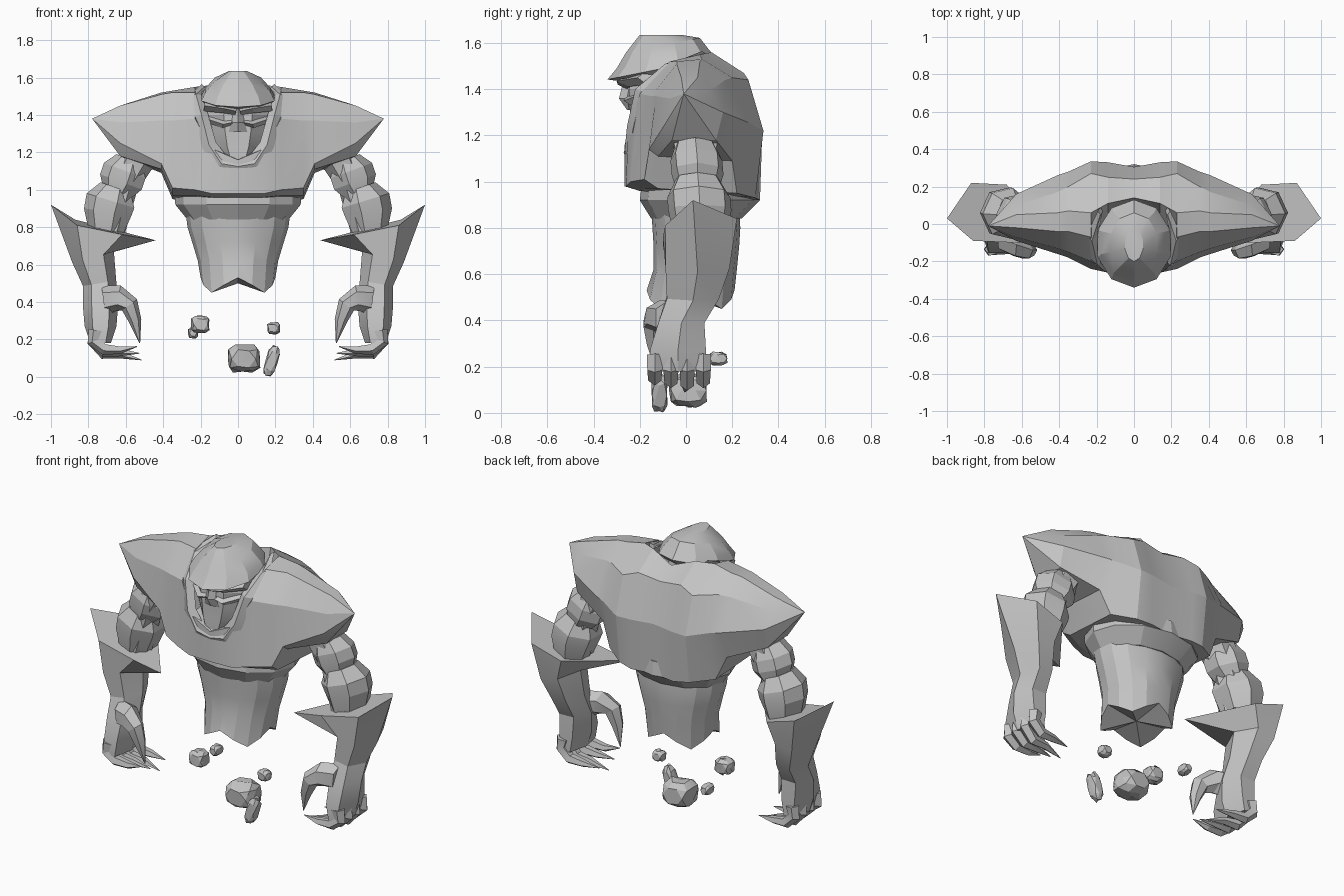
import bpy, bmesh, math, random
from mathutils import Vector, Matrix

random.seed(4)
default_cube = bpy.data.objects.get("Cube")
if default_cube:
    bpy.data.objects.remove(default_cube, do_unlink=True)

stone = bpy.data.materials.new("grey stone")
stone.use_nodes = True
stone.diffuse_color = (0.55, 0.55, 0.55, 1)
stone.node_tree.nodes["Principled BSDF"].inputs["Base Color"].default_value = stone.diffuse_color


def finish(name, bm, mirror=False, angle=18):
    """Turn a bmesh into a stone object, optionally mirrored across x = 0."""
    bmesh.ops.recalc_face_normals(bm, faces=bm.faces)
    mesh = bpy.data.meshes.new(name)
    bm.to_mesh(mesh)
    bm.free()
    mesh.materials.append(stone)
    mesh.shade_smooth()
    mesh.set_sharp_from_angle(angle=math.radians(angle))
    obj = bpy.data.objects.new(name, mesh)
    bpy.context.collection.objects.link(obj)
    if mirror:
        mod = obj.modifiers.new("mirror", "MIRROR")
        mod.use_axis[0] = True
        mod.merge_threshold = 0.001
    return obj


def loft(name, rings, mirror=False, cap_start=True, cap_end=True):
    """Skin a list of equally long point rings."""
    bm = bmesh.new()
    loops = [[bm.verts.new(p) for p in ring] for ring in rings]
    count = len(loops[0])
    for a, b in zip(loops, loops[1:]):
        for i in range(count):
            j = (i + 1) % count
            bm.faces.new((a[i], a[j], b[j], b[i]))
    if cap_start:
        bm.faces.new(loops[0])
    if cap_end:
        bm.faces.new(loops[-1])
    bmesh.ops.remove_doubles(bm, verts=bm.verts, dist=0.0005)
    return finish(name, bm, mirror)


def tube(path, sides, phase=0.0):
    """Rings around a path of (x, y, z, radius across, radius along y)."""
    side = Vector((0, 1, 0))
    points = [Vector(p[:3]) for p in path]
    rings = []
    for i, p in enumerate(path):
        tangent = points[min(i + 1, len(path) - 1)] - points[max(i - 1, 0)]
        tangent.y = 0
        out = tangent.normalized().cross(side)
        ring = []
        for k in range(sides):
            t = math.tau * (k + phase) / sides
            ring.append(points[i] + out * p[3] * math.cos(t) + side * p[-1] * math.sin(t))
        rings.append(ring)
    return rings


# Upper torso: side profiles from the spine out to the shoulder point
profiles = {
    0.0: [(-.2, .96), (-.265, .98), (-.265, 1.16), (.06, 1.2), (.14, 1.51), (.24, 1.45), (.305, 1.22), (.3, .92)],
    0.14: [(-.2, .96), (-.26, .98), (-.25, 1.22), (.03, 1.25), (.11, 1.56), (.25, 1.47), (.33, 1.22), (.32, .92)],
    0.23: [(-.18, .97), (-.24, 1.0), (-.2, 1.38), (-.07, 1.52), (.06, 1.55), (.27, 1.44), (.335, 1.22), (.3, .93)],
    0.35: [(-.12, .97), (-.18, 1.01), (-.15, 1.37), (-.04, 1.52), (.07, 1.53), (.2, 1.45), (.28, 1.25), (.22, .95)],
    0.41: [(-.12, 1.11), (-.16, 1.14), (-.13, 1.37), (-.04, 1.51), (.06, 1.52), (.17, 1.44), (.26, 1.26), (.2, 1.09)],
    0.63: [(-.06, 1.18), (-.09, 1.25), (-.07, 1.36), (-.02, 1.45), (.05, 1.45), (.1, 1.39), (.16, 1.3), (.13, 1.18)],
    0.78: [(-.01, 1.38)] * 8,
}
loft("chest_and_shoulders",
     [[(x, y, z) for y, z in profile] for x, profile in profiles.items()],
     mirror=True, cap_start=False, cap_end=False)

# Flat collar band around the neck opening
collar_path = [(0, -.245, 1.125, .05, .025), (.09, -.24, 1.14, .05, .025), (.155, -.23, 1.24, .04, .025),
               (.195, -.19, 1.4, .035, .03), (.225, -.06, 1.51, .03), (.18, .07, 1.55, .02)]
loft("collar", tube(collar_path, 4), mirror=True, cap_start=False)

# Belt tucked under the chest
loft("belt", tube([(0, .06, 1.0, .34, .25), (0, .06, .92, .335, .26), (0, .045, .84, .27, .195)], 12))

# Abdomen with a broken lower rim
abdomen = tube([(0, .04, .88, .28, .19), (0, .045, .8, .27, .19), (0, .045, .72, .245, .185),
                (0, .04, .62, .215, .18), (0, .02, .49, .2, .19)], 16)
for k, point in enumerate(abdomen[-1]):
    point.z += 0.04 * math.cos(math.tau * k / 4)
abdomen.append([Vector((0, 0.02, 0.5))] * 16)
loft("abdomen", abdomen, cap_end=False)

# Domed helmet, tipped forward
helmet = tube([(0, -.11, 1.635, .05, .09), (0, -.1, 1.59, .13, .16), (0, -.1, 1.53, .185, .2),
               (0, -.105, 1.49, .205, .235), (0, -.08, 1.46, .17, .17)], 10, phase=0.5)
for ring in helmet[1:]:
    for point in ring:
        point.z += 0.2 * (point.y + 0.1)
loft("helmet", helmet)

# Face and jaw
loft("face", tube([(0, -.08, 1.5, .17, .16), (0, -.08, 1.4, .2, .18), (0, -.08, 1.31, .18, .175),
                   (0, -.09, 1.23, .15, .17), (0, -.1, 1.16, .1, .16)], 8, phase=0.5))
loft("nose", tube([(0, -.24, 1.44, .02, .03), (0, -.255, 1.36, .035, .035), (0, -.245, 1.31, .05, .01)], 4))
loft("brow", tube([(.01, -.255, 1.42, .02, .04), (.08, -.25, 1.435, .025, .05), (.18, -.17, 1.45, .03, .04)], 4),
     mirror=True)
loft("cheek", tube([(.03, -.245, 1.36, .012, .02), (.08, -.24, 1.35, .02, .03), (.17, -.16, 1.38, .02, .03)], 4),
     mirror=True)

# Upper arm and the two faceted boulders that ring it
loft("upper_arm", tube([(.4, .03, 1.28, .12, .15), (.54, .04, 1.17, .1, .11),
                        (.62, .045, 1.02, .085, .095), (.7, .05, .76, .09, .11)], 6), mirror=True)
loft("arm_boulder_upper", tube([(.575, .04, 1.16, .08, .09), (.6, .045, 1.1, .125, .115),
                                (.62, .05, 1.04, .125, .115), (.64, .05, .99, .09, .1)], 7), mirror=True)
loft("arm_boulder_lower", tube([(.65, .05, 1.01, .09, .1), (.675, .055, .94, .14, .14),
                                (.69, .06, .88, .135, .14), (.7, .06, .78, .1, .12)], 7), mirror=True)

# Forearm: a flared cuff with spikes, narrowing to the wrist and palm
cuff = [(1, .03, .92), (.87, .22, .84), (.68, .21, .78), (.44, -.1, .73), (.62, -.1, .76), (.86, -.09, .81)]
arm = tube([(.775, .05, .64, .115, .16), (.74, .03, .5, .09, .13), (.735, -.02, .39, .095, .115),
            (.735, -.035, .27, .085, .14), (.735, -.035, .18, .055, .14)], 6)
loft("forearm", [[Vector(p) for p in cuff]] + arm, mirror=True)

# Clawed fingers and thumb
for number in range(4):
    y = -0.135 + 0.07 * number
    lift = 0.012 * abs(number - 2)
    loft(f"finger_{number + 1}",
         tube([(.76, y, .25, .04, .036), (.77, y, .19, .036, .034), (.715, y, .125 + lift, .032, .03),
               (.63, y, .12 + lift, .022, .024), (.515 + lift, y - .01, .09 + 3 * lift, .002)], 5), mirror=True)
loft("thumb", tube([(.72, -.07, .41, .08, .07), (.64, -.11, .42, .07), (.58, -.14, .385, .05),
                    (.55, -.14, .3, .034), (.525, -.13, .18, .002)], 6), mirror=True)


# Loose rubble floating beneath the body
def rubble(name, centre, size, lean=0.0):
    """A rough stone: a ball with its sides flattened toward a block."""
    bm = bmesh.new()
    bmesh.ops.create_icosphere(bm, subdivisions=2, radius=1.2)
    for v in bm.verts:
        limit = random.uniform(0.85, 1.0)
        v.co = [max(-limit, min(limit, c)) for c in v.co]
    bmesh.ops.dissolve_limit(bm, angle_limit=math.radians(20), verts=bm.verts, edges=bm.edges)
    spin = Matrix.Rotation(lean, 4, "Y")
    bm.transform(Matrix.Translation(centre) @ spin @ Matrix.Diagonal((*size, 1)))
    finish(name, bm)


rubble("rubble_large", (.03, .01, .097), (.09, .085, .077))
rubble("rubble_slab", (.18, -.115, .084), (.034, .036, .085), lean=0.3)
rubble("rubble_right", (-.2, -.08, .28), (.052, .048, .05))
rubble("rubble_chip", (-.24, .14, .235), (.028, .04, .03))
rubble("rubble_left", (.19, -.02, .26), (.036, .033, .033))
